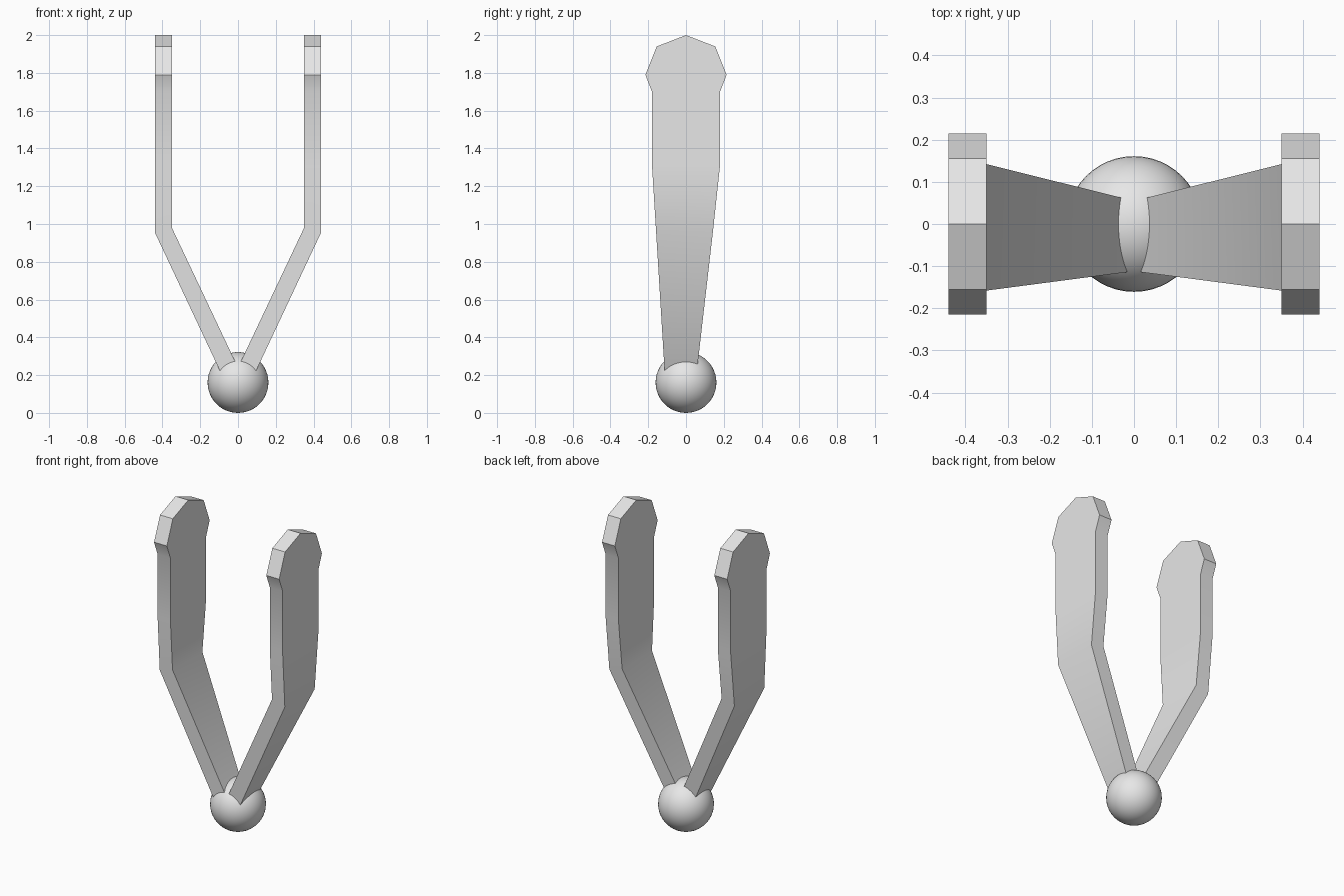
import bpy, bmesh, math

if "Cube" in bpy.data.objects:
    bpy.data.objects.remove(bpy.data.objects["Cube"], do_unlink=True)

# One plain grey for everything
grey = bpy.data.materials.new("light_grey")
grey.use_nodes = True
colour = (0.8, 0.8, 0.8, 1)
grey.diffuse_color = colour
bsdf = next(n for n in grey.node_tree.nodes if n.type == 'BSDF_PRINCIPLED')
bsdf.inputs["Base Color"].default_value = colour


def finish(obj):
    obj.data.materials.append(grey)
    bpy.ops.object.select_all(action='DESELECT')
    obj.select_set(True)
    bpy.context.view_layer.objects.active = obj
    bpy.ops.object.shade_smooth_by_angle(angle=math.radians(30))


# Ball at the base
bpy.ops.mesh.primitive_uv_sphere_add(segments=48, ring_count=24, radius=0.161,
                                     location=(0, 0, 0.161))
ball = bpy.context.object
ball.name = "base_ball"
finish(ball)

# Arm sections: (inner x, z), (outer x, z), front y, back y
sections = [
    ((0.0, 0.24), (0.085, 0.2), -0.112, 0.055),
    ((0.35, 0.98), (0.44, 0.955), -0.158, 0.142),
    ((0.35, 1.31), (0.44, 1.31), -0.18, 0.18),
    ((0.35, 1.70), (0.44, 1.70), -0.18, 0.18),
    ((0.35, 1.79), (0.44, 1.79), -0.215, 0.215),
    ((0.35, 1.94), (0.44, 1.94), -0.155, 0.155),
]


def make_arm(name, side):
    bm = bmesh.new()
    rings = []
    for (xi, zi), (xo, zo), front, back in sections:
        corners = [(xi, front, zi), (xo, front, zo), (xo, back, zo), (xi, back, zi)]
        rings.append([bm.verts.new((side * x, y, z)) for x, y, z in corners])
    for a, b in zip(rings, rings[1:]):
        for i in range(4):
            j = (i + 1) % 4
            bm.faces.new((a[i], a[j], b[j], b[i]))
    bm.faces.new(rings[0])
    # Pointed tip closing the rounded head
    fi, fo, bo, bi = rings[-1]
    ti, to = [bm.verts.new((side * x, 0, 2)) for x in (0.35, 0.44)]
    for face in ((fi, fo, to, ti), (bo, bi, ti, to), (fo, bo, to), (bi, fi, ti)):
        bm.faces.new(face)
    bmesh.ops.recalc_face_normals(bm, faces=bm.faces)
    mesh = bpy.data.meshes.new(name)
    bm.to_mesh(mesh)
    bm.free()
    obj = bpy.data.objects.new(name, mesh)
    bpy.context.collection.objects.link(obj)
    finish(obj)


for name, side in (("left_arm", 1), ("right_arm", -1)):
    make_arm(name, side)
